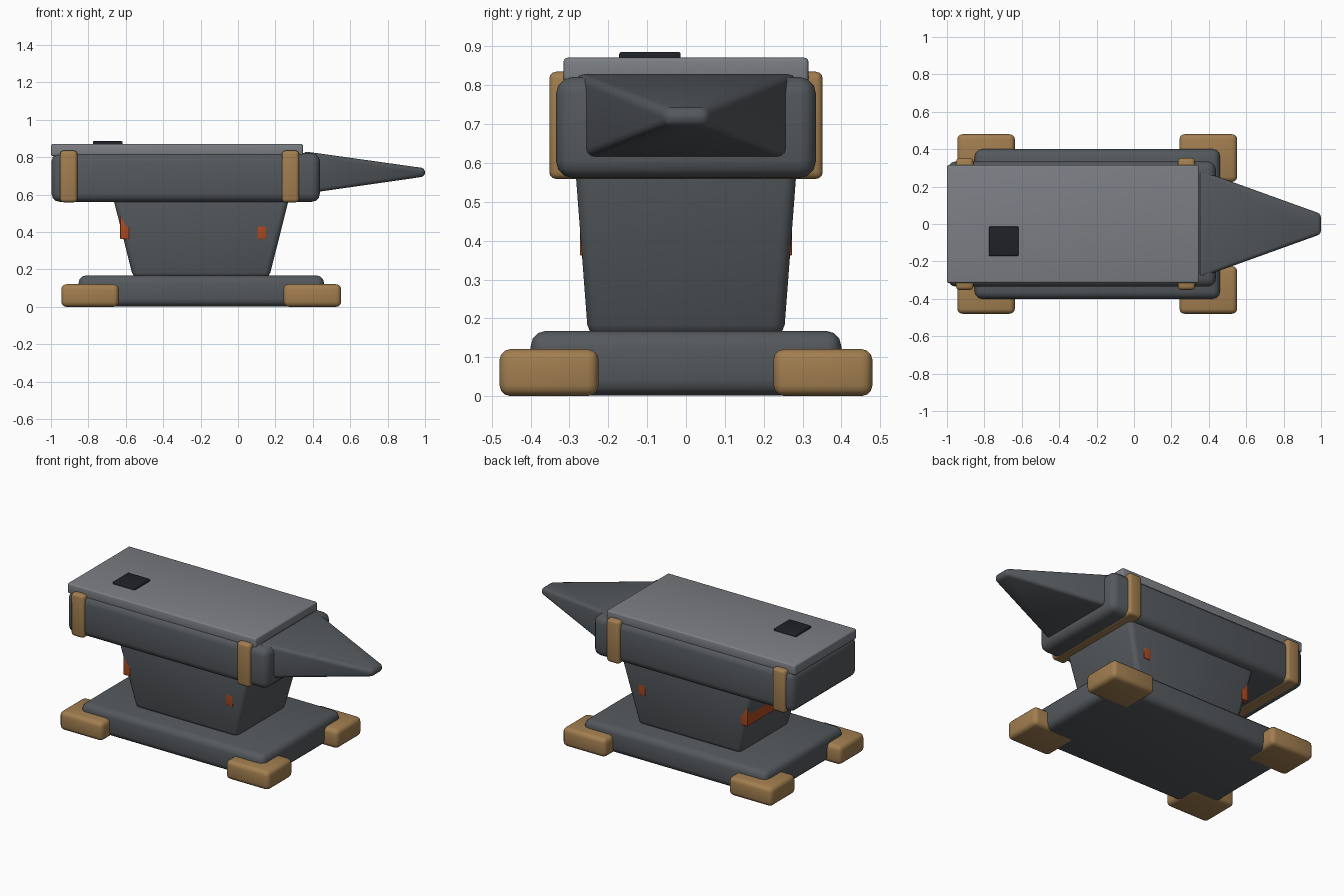
import bpy, bmesh
from math import radians

if "Cube" in bpy.data.objects:
    bpy.data.objects.remove(bpy.data.objects["Cube"])


def material(name, r, g, b):
    m = bpy.data.materials.new(name)
    m.diffuse_color = (r, g, b, 1)
    m.use_nodes = True
    m.node_tree.nodes["Principled BSDF"].inputs["Base Color"].default_value = m.diffuse_color
    return m


IRON = material("dark_iron", 0.09, 0.10, 0.11)
STEEL = material("face_steel", 0.20, 0.21, 0.23)
BRASS = material("brass", 0.36, 0.21, 0.08)
EMBER = material("ember", 0.42, 0.07, 0.015)
BLACK = material("black", 0.014, 0.016, 0.02)


def finish(name, bm, mat, bevel, segments=3):
    bmesh.ops.recalc_face_normals(bm, faces=bm.faces)
    mesh = bpy.data.meshes.new(name)
    bm.to_mesh(mesh)
    bm.free()
    mesh.materials.append(mat)
    ob = bpy.data.objects.new(name, mesh)
    bpy.context.collection.objects.link(ob)
    mod = ob.modifiers.new("rounding", 'BEVEL')
    mod.width = bevel
    mod.segments = segments
    mod.limit_method = 'NONE'
    bpy.ops.object.select_all(action='DESELECT')
    bpy.context.view_layer.objects.active = ob
    ob.select_set(True)
    bpy.ops.object.modifier_apply(modifier=mod.name)
    bpy.ops.object.shade_smooth_by_angle(angle=radians(35))
    return ob


def loft(name, ring_a, ring_b, mat, bevel):
    """Six-sided solid between two four-point rings."""
    bm = bmesh.new()
    a = [bm.verts.new(p) for p in ring_a]
    b = [bm.verts.new(p) for p in ring_b]
    bm.faces.new(a)
    bm.faces.new(b)
    for i in range(4):
        j = (i + 1) % 4
        bm.faces.new((a[i], a[j], b[j], b[i]))
    return finish(name, bm, mat, bevel)


def level(x0, x1, y0, y1, z):
    return [(x0, y0, z), (x1, y0, z), (x1, y1, z), (x0, y1, z)]


def upright(x, y, z0, z1):
    return [(x, -y, z0), (x, y, z0), (x, y, z1), (x, -y, z1)]


def box(name, x, y, z, mat, bevel):
    return loft(name, level(*x, *y, z[0]), level(*x, *y, z[1]), mat, bevel)


# base slab, tapered waist and body
box("base", (-0.852, 0.46), (-0.40, 0.40), (0.002, 0.168), IRON, 0.04)
loft("waist", level(-0.56, 0.166, -0.252, 0.252, 0.155),
     level(-0.672, 0.278, -0.286, 0.286, 0.60), IRON, 0.03)
box("body", (-0.997, 0.438), (-0.335, 0.335), (0.561, 0.822), IRON, 0.045)

# horn tapering to a blunt tip
loft("horn", upright(0.35, 0.288, 0.604, 0.832),
     upright(1.0, 0.054, 0.697, 0.741), IRON, 0.02)

# striking face and square hole
box("face_plate", (-1.0, 0.348), (-0.315, 0.315), (0.806, 0.871), STEEL, 0.01)
box("hardy_hole", (-0.776, -0.618), (-0.172, -0.014), (0.85, 0.886), BLACK, 0.006)

# brass corner feet
for sx, x in (("left", (-0.945, -0.637)), ("right", (0.243, 0.552))):
    for sy, y in (("front", (-0.48, -0.225)), ("back", (0.225, 0.48))):
        box(f"foot_{sy}_{sx}", x, y, (0.0, 0.121), BRASS, 0.028)

# brass straps through the body and ember bands in the waist
for side, xs, xe in (("left", -0.905, -0.606), ("right", 0.28, 0.127)):
    box(f"strap_{side}", (xs - 0.046, xs + 0.046), (-0.352, 0.352),
        (0.559, 0.835), BRASS, 0.018)
    box(f"ember_band_{side}", (xe - 0.024, xe + 0.024), (-0.273, 0.273),
        (0.362, 0.50), EMBER, 0.004)
